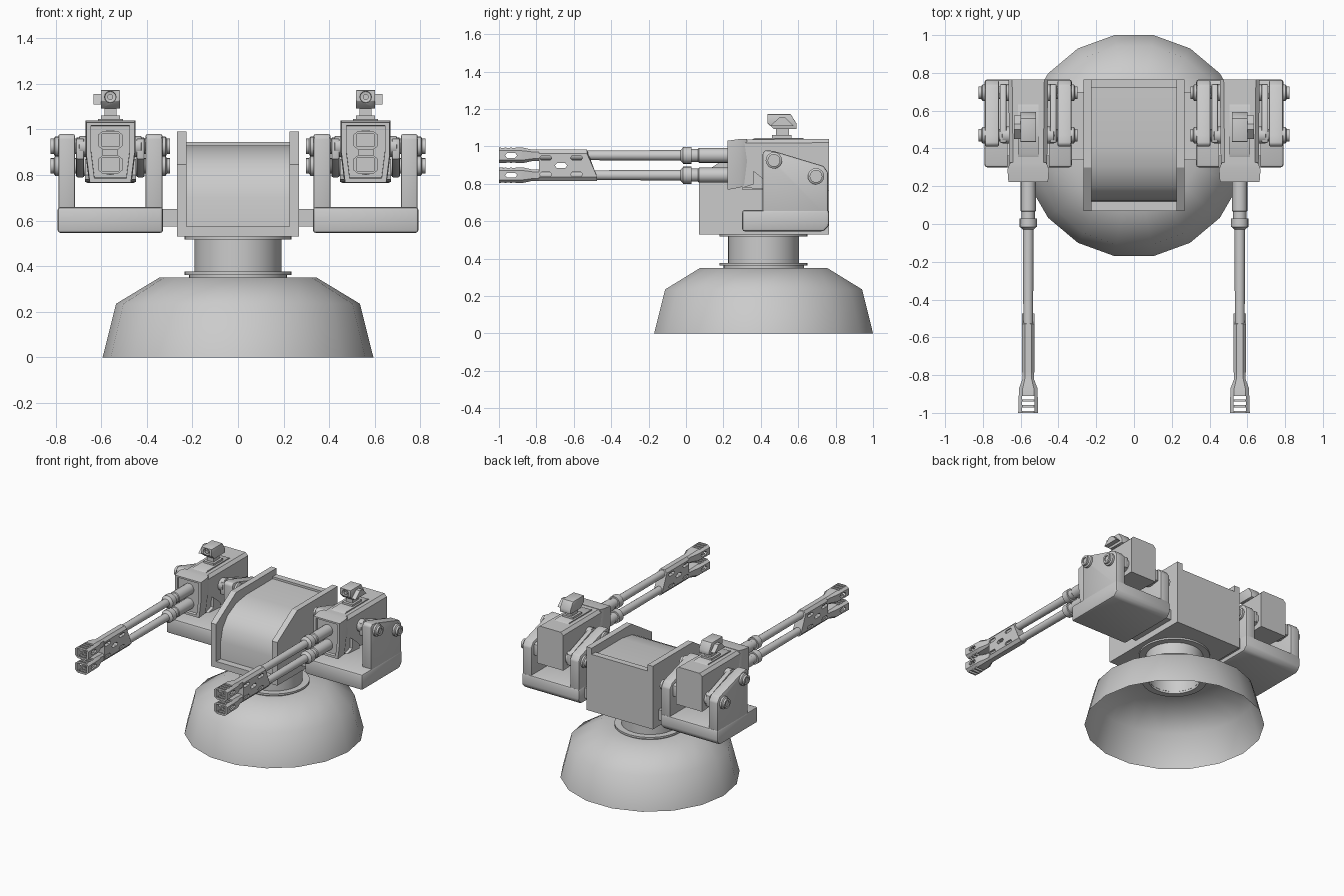
import bpy, bmesh
from math import sin, cos, pi, radians

if "Cube" in bpy.data.objects:
    bpy.data.objects.remove(bpy.data.objects["Cube"])

CX = 0.56            # gun centre line
BARRELS = (0.952, 0.846)


def loft(bm, rings, caps=True):
    vs = [[bm.verts.new(p) for p in r] for r in rings]
    n = len(vs[0])
    for a, b in zip(vs, vs[1:]):
        for i in range(n):
            bm.faces.new((a[i], a[(i + 1) % n], b[(i + 1) % n], b[i]))
    if caps:
        bm.faces.new(vs[0])
        bm.faces.new(vs[-1])


def prism(bm, x0, x1, pts):
    """Side profile (y, z) extruded along x."""
    loft(bm, [[(x, y, z) for y, z in pts] for x in (x0, x1)])


def box(bm, x0, x1, y0, y1, z0, z1):
    prism(bm, x0, x1, [(y0, z0), (y1, z0), (y1, z1), (y0, z1)])


def lathe(bm, prof, axis, c, n=20, caps=True, off=0.0):
    """Revolve (radius, position) pairs about an axis through c."""
    rings = []
    for r, t in prof:
        ring = []
        for i in range(n):
            a = 2 * pi * i / n + off
            u, v = r * cos(a), r * sin(a)
            ring.append({'x': (t, c[0] + u, c[1] + v),
                         'y': (c[0] + u, t, c[1] + v),
                         'z': (c[0] + u, c[1] + v, t)}[axis])
        rings.append(ring)
    loft(bm, rings, caps)


def slot(bm, y, z, ly, lz, x0, x1):
    """Long octagonal hole cutter through x."""
    k = lz * 0.8
    prism(bm, x0, x1, [(y - ly, z), (y - ly + k, z - lz), (y + ly - k, z - lz), (y + ly, z),
                       (y + ly - k, z + lz), (y - ly + k, z + lz)])


def make(name, build, mirror=False, bevel=0.0, angle=30, cuts=()):
    def raw(nm, fn):
        bm = bmesh.new()
        fn(bm)
        bmesh.ops.recalc_face_normals(bm, faces=bm.faces)
        me = bpy.data.meshes.new(nm)
        bm.to_mesh(me)
        bm.free()
        ob = bpy.data.objects.new(nm, me)
        bpy.context.collection.objects.link(ob)
        return ob
    ob = raw(name, build)
    cutters = []
    for fn in cuts:
        c = raw("cutter", fn)
        c.hide_render = True
        m = ob.modifiers.new("cut", 'BOOLEAN')
        m.operation, m.solver, m.object = 'DIFFERENCE', 'EXACT', c
        cutters.append(c)
    if bevel:
        m = ob.modifiers.new("bevel", 'BEVEL')
        m.width, m.segments, m.limit_method, m.angle_limit = bevel, 2, 'ANGLE', radians(35)
    if mirror:
        m = ob.modifiers.new("mirror", 'MIRROR')
        m.use_mirror_merge = False
    dg = bpy.context.evaluated_depsgraph_get()
    me = bpy.data.meshes.new_from_object(ob.evaluated_get(dg))
    ob.modifiers.clear()
    ob.data = me
    for c in cutters:
        bpy.data.objects.remove(c)
    me.polygons.foreach_set("use_smooth", [True] * len(me.polygons))
    me.set_sharp_from_angle(angle=radians(angle))
    return ob


# Pedestal: open dome shell and hollow neck with flanges
BC = (0, 0.415)
make("base_dome", lambda bm: lathe(bm, [(0.594, 0), (0.535, 0.235), (0.345, 0.35), (0.17, 0.35)],
                                   'z', BC, 18, False), angle=50)
make("neck", lambda bm: lathe(bm, [(0.17, 0.335), (0.215, 0.335), (0.215, 0.362), (0.235, 0.362),
                                   (0.235, 0.376), (0.19, 0.376), (0.19, 0.518), (0.235, 0.518),
                                   (0.235, 0.532), (0.17, 0.532), (0.17, 0.335)],
                              'z', BC, 36, False))

# Central housing: raised cheek plates around a curved cover
make("housing_cover", lambda bm: prism(bm, -0.225, 0.225, [
    (0.07, 0.53), (0.07, 0.575), (0.12, 0.575), (0.122, 0.70), (0.145, 0.79), (0.20, 0.86),
    (0.30, 0.912), (0.42, 0.93), (0.72, 0.93), (0.72, 0.945), (0.765, 0.945), (0.765, 0.53)]))
make("housing_cheek", lambda bm: prism(bm, 0.225, 0.268, [
    (0.07, 0.53), (0.07, 0.845), (0.30, 0.99), (0.765, 0.99), (0.765, 0.53)]), True)

# Side cradles
make("cradle_connector", lambda bm: box(bm, 0.26, 0.335, 0.34, 0.70, 0.575, 0.65), True)
make("cradle_tray", lambda bm: prism(bm, CX - 0.232, CX + 0.232, [
    (0.30, 0.545), (0.30, 0.66), (0.765, 0.66), (0.765, 0.575), (0.735, 0.545)]), True, 0.015)


def cradle_plates(bm):
    for x in (CX - 0.228, CX + 0.155):
        prism(bm, x, x + 0.073, [(0.41, 0.62), (0.41, 0.965), (0.425, 0.98), (0.47, 0.975),
                                 (0.735, 0.895), (0.76, 0.86), (0.76, 0.62)])


make("cradle_plates", cradle_plates, True, 0.008)


# Pivot bolts and hubs on both sides of each gun
def bolts(bm):
    for y, z in ((0.47, 0.925), (0.695, 0.84)):
        for s in (-1, 1):
            prof = [(0.045, 0.10), (0.045, 0.135), (0.034, 0.14), (0.034, 0.225), (0.044, 0.227),
                    (0.044, 0.242), (0.034, 0.248), (0.034, 0.262), (0.02, 0.262), (0.02, 0.255)]
            lathe(bm, [(r, CX + s * t) for r, t in prof], 'x', (y, z), 16)


make("pivot_bolts", bolts, True)


# Hub link plates between gun and cradle
def links(bm):
    for x in (CX - 0.15, CX + 0.115):
        prism(bm, x, x + 0.035, [(0.43, 0.87), (0.43, 0.96), (0.50, 0.965), (0.74, 0.88),
                                 (0.74, 0.80), (0.66, 0.79)])


make("link_plates", links, True, 0.006)


# Gun receiver: tapered front block, narrow middle, rear block
def receiver(bm):
    def sect(y, wb, wt, z0, z1):
        c = 0.02
        return [(CX - wb, y, z0), (CX + wb, y, z0), (CX + wt, y, z1 - c), (CX + wt - c, y, z1),
                (CX - wt + c, y, z1), (CX - wt, y, z1 - c)]
    loft(bm, [sect(0.30, 0.085, 0.10, 0.77, 1.037), sect(0.765, 0.105, 0.105, 0.765, 1.04)])


def front_block(bm):
    def sect(y, g, z0, z1):
        return [(CX - 0.085 - g, y, z0), (CX + 0.085 + g, y, z0), (CX + 0.10 + g, y, z0 + 0.12),
                (CX + 0.10 + g, y, z1), (CX - 0.10 - g, y, z1), (CX - 0.10 - g, y, z0 + 0.12)]
    loft(bm, [sect(0.235, -0.015, 0.79, 1.015), sect(0.222, -0.015, 0.785, 1.018),
              sect(0.222, 0.005, 0.768, 1.03), sect(0.29, 0.01, 0.78, 1.04), sect(0.325, -0.005, 0.80, 1.04)])


make("receiver", receiver, True)
make("receiver_front", front_block, True)


def saddle(bm):
    prism(bm, CX - 0.055, CX + 0.055, [(0.34, 1.03), (0.37, 1.046), (0.62, 1.046), (0.65, 1.03)])
    for s in (-1, 1):   # cheek ribs under the front block
        prism(bm, CX + s * 0.09, CX + s * 0.112, [(0.30, 0.78), (0.36, 0.80), (0.36, 0.87),
                                                  (0.41, 0.83), (0.44, 0.80), (0.44, 0.77)])


make("receiver_details", saddle, True)


# Sight on top
def sight(bm):
    box(bm, CX - 0.042, CX + 0.042, 0.46, 0.565, 1.035, 1.06)
    box(bm, CX - 0.026, CX + 0.026, 0.48, 0.55, 1.055, 1.10)
    prism(bm, CX + 0.038, CX + 0.074, [(0.45, 1.11), (0.50, 1.155), (0.53, 1.155), (0.575, 1.11)])


make("sight_mount", sight, True)
make("sight_head", lambda bm: prism(bm, CX - 0.042, CX + 0.042, [
    (0.435, 1.125), (0.435, 1.172), (0.56, 1.172), (0.592, 1.12), (0.592, 1.092), (0.47, 1.092)]),
    True, 0.004, cuts=[lambda bm: lathe(bm, [(0.025, 0.40), (0.025, 0.46)], 'y', (CX, 1.142), 12)])
make("sight_lens", lambda bm: lathe(bm, [(0.013, 0.44), (0.013, 0.465)], 'y', (CX, 1.142), 12), True)


# Barrels with jackets and collars
def barrels(bm):
    for z in BARRELS:
        lathe(bm, [(0.04, 0.25), (0.04, 0.07), (0.035, 0.065), (0.035, 0.03), (0.046, 0.03),
                   (0.046, -0.015), (0.038, -0.02), (0.028, -0.03), (0.026, -0.50),
                   (0.026, -0.85)], 'y', (CX, z), 16)


make("barrels", barrels, True)


# Shared slotted shroud around each pair of barrels
def shroud(bm):
    def side(d):
        return [(-0.785, 0.816 + d), (-0.785, 0.982 - d), (-0.53, 0.982 - d), (-0.475, 0.816 + d)]
    loft(bm, [[(CX + x, y, z) for y, z in side(d)]
              for x, d in ((-0.034, 0.02), (-0.018, 0), (0.018, 0), (0.034, 0.02))])


def shroud_slots(bm):
    for z in (0.938, 0.850):
        for y in (-0.75, -0.585):
            slot(bm, y, z, 0.033, 0.012, CX - 0.1, CX + 0.1)
    slot(bm, -0.668, 0.897, 0.033, 0.013, CX - 0.1, CX + 0.1)


make("barrel_shroud", shroud, True, cuts=[shroud_slots])


# Flared muzzle brakes
def muzzle(bm):
    def ring(y, w, h, zc):
        k = 0.4
        return [(CX + a * w, y, zc + b * h) for a, b in
                ((1, -1 + k), (1, 1 - k), (1 - k, 1), (k - 1, 1), (-1, 1 - k), (-1, k - 1), (k - 1, -1), (1 - k, -1))]
    for z in BARRELS:
        loft(bm, [ring(y, w, h, z) for y, w, h in
                  ((-0.785, 0.03, 0.03), (-0.82, 0.03, 0.03), (-0.87, 0.049, 0.041), (-1.0, 0.053, 0.042))])


def bores(bm):
    for z in BARRELS:
        box(bm, CX - 0.037, CX + 0.037, -1.05, -0.90, z - 0.028, z + 0.028)


def vents(bm):
    for y in (-0.98, -0.95, -0.92):
        box(bm, CX - 0.034, CX + 0.034, y - 0.009, y + 0.009, 0.7, 1.1)


def side_vents(bm):
    for z in BARRELS:
        slot(bm, -0.935, z, 0.032, 0.013, CX - 0.1, CX + 0.1)


make("muzzle_brakes", muzzle, True, cuts=[bores, vents, side_vents])
